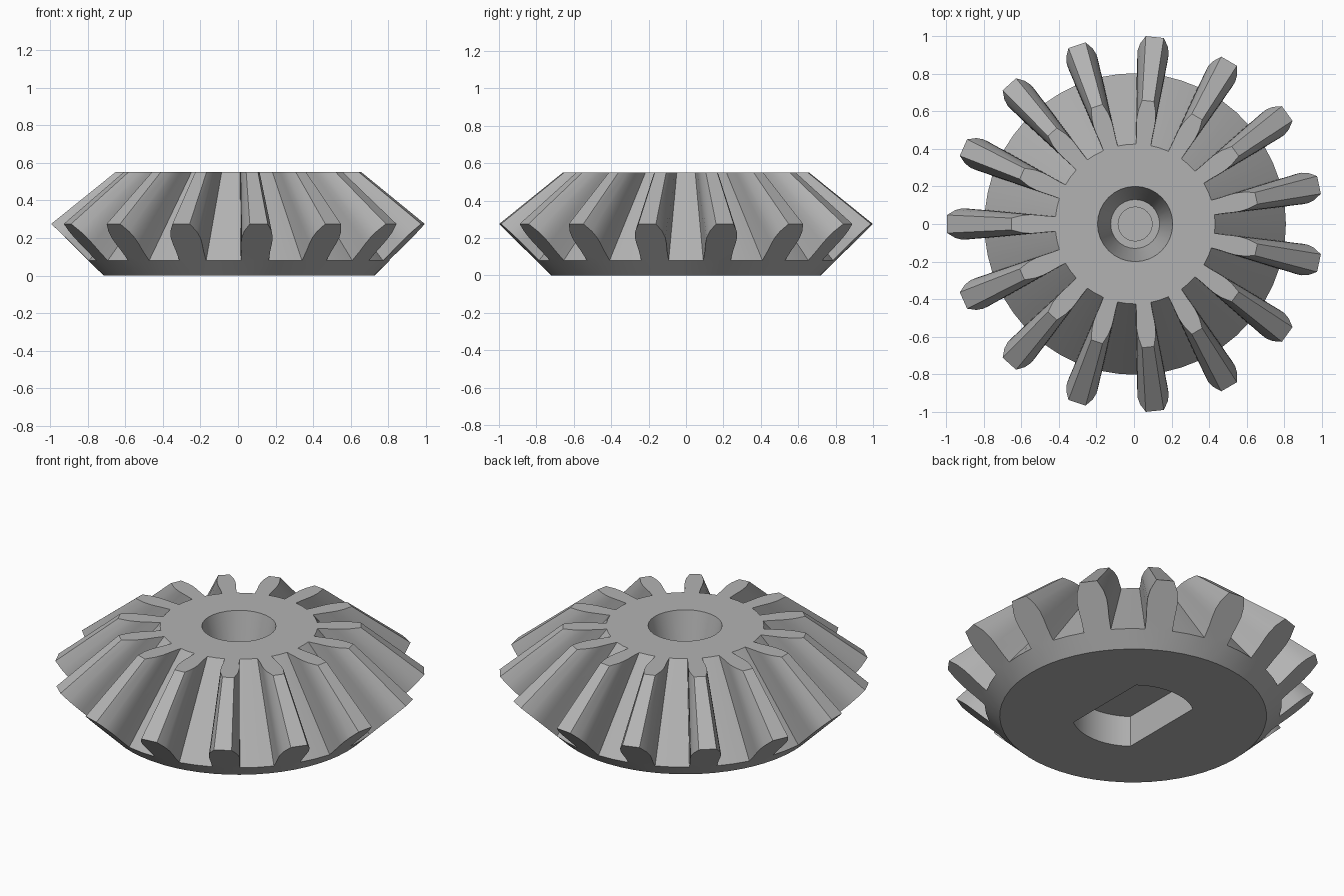
import bpy, bmesh
from math import sin, cos, pi, radians, asin

old = bpy.data.objects.get("Cube")
if old:
    bpy.data.objects.remove(old)

TEETH = 15
TOP = 0.55          # flat front face height
APEX = 1.08         # point where all tooth lines converge
BASE_R = 0.72       # radius of the flat back face
OFFSET = 0.006      # keeps the odd tooth count centred
ROOT_Z = 0.08
# Tooth side: height on the back cone, half width
FLANK = [(ROOT_Z, 0.075), (0.13, 0.077), (0.17, 0.082), (0.2, 0.083),
         (0.235, 0.074), (0.275, 0.048)]

bm = bmesh.new()


def vert(r, a, z):
    return bm.verts.new((r * cos(a) + OFFSET, r * sin(a), z))


def cone_r(z):
    return BASE_R + 1.02 * z


def back_and_front(z, a):
    """A point on the back cone and its projection onto the front face."""
    s = (APEX - TOP) / (APEX - z)
    return vert(cone_r(z), a, z), vert(cone_r(z) * s, a, TOP)


def ring(r, z, count=32):
    return [vert(r, 2 * pi * i / count, z) for i in range(count)]


def pairs(loop):
    return zip(loop, loop[1:] + loop[:1])


def bridge(low, high):
    for (a, b), (c, d) in zip(pairs(low), pairs(high)):
        bm.faces.new((a, b, d, c))


def fill(*loops):
    """Flat face between an outline and a hole."""
    edges = [bm.edges.get(p) or bm.edges.new(p) for lp in loops for p in pairs(lp)]
    bmesh.ops.triangle_fill(bm, use_beauty=True, use_dissolve=False, edges=edges)


# Teeth and valleys
outline, root, rim = [], [], []
pitch = 2 * pi / TEETH
for i in range(TEETH):
    mid = pi + i * pitch
    right = [back_and_front(z, mid - asin(w / cone_r(z))) for z, w in FLANK]
    left = [back_and_front(z, mid + asin(w / cone_r(z))) for z, w in reversed(FLANK)]
    tooth = right + left
    valley = back_and_front(ROOT_Z, mid + pitch / 2)
    foot = vert(cone_r(ROOT_Z), mid, ROOT_Z)
    bm.faces.new([p[0] for p in tooth] + [foot])
    outline += tooth + [valley]
    root += [tooth[0][0], foot, tooth[-1][0], valley[0]]
    a = asin(FLANK[0][1] / cone_r(ROOT_Z))
    rim += [vert(BASE_R, mid + d, 0) for d in (-a, 0, a, pitch / 2)]

front = [p[1] for p in outline]
bridge([p[0] for p in outline], front)
bridge(rim, root)

# Tapered blind bore in the front face
bore = [ring(r, z) for r, z in ((0.2, TOP), (0.13, 0.24), (0.09, 0.24), (0.09, 0.225))]
fill(front, bore[0])
for upper, lower in zip(bore, bore[1:]):
    bridge(lower, upper)
bm.faces.new(bore[-1])

# Socket with two flats in the back face
SOCKET_R, FLAT_X, DEPTH = 0.33, 0.2, 0.185
half = asin(FLAT_X / SOCKET_R)
angles = [c + half * k / 6 for c in (pi / 2, 3 * pi / 2) for k in range(-6, 7)]
mouth = [vert(SOCKET_R, a, 0) for a in angles]
ceiling = [vert(SOCKET_R, a, DEPTH) for a in angles]
fill(rim, mouth)
bridge(mouth, ceiling)
bm.faces.new(ceiling)

bmesh.ops.recalc_face_normals(bm, faces=bm.faces)
mesh = bpy.data.meshes.new("bevel_gear")
bm.to_mesh(mesh)
bm.free()
gear = bpy.data.objects.new("bevel_gear", mesh)
bpy.context.collection.objects.link(gear)

# Plain grey material
grey = bpy.data.materials.new("grey_metal")
grey.use_nodes = True
colour = (0.45, 0.45, 0.45, 1)
grey.diffuse_color = colour
grey.node_tree.nodes["Principled BSDF"].inputs["Base Color"].default_value = colour
mesh.materials.append(grey)

bpy.ops.object.select_all(action='DESELECT')
gear.select_set(True)
bpy.context.view_layer.objects.active = gear
bpy.ops.object.shade_smooth_by_angle(angle=radians(25))
